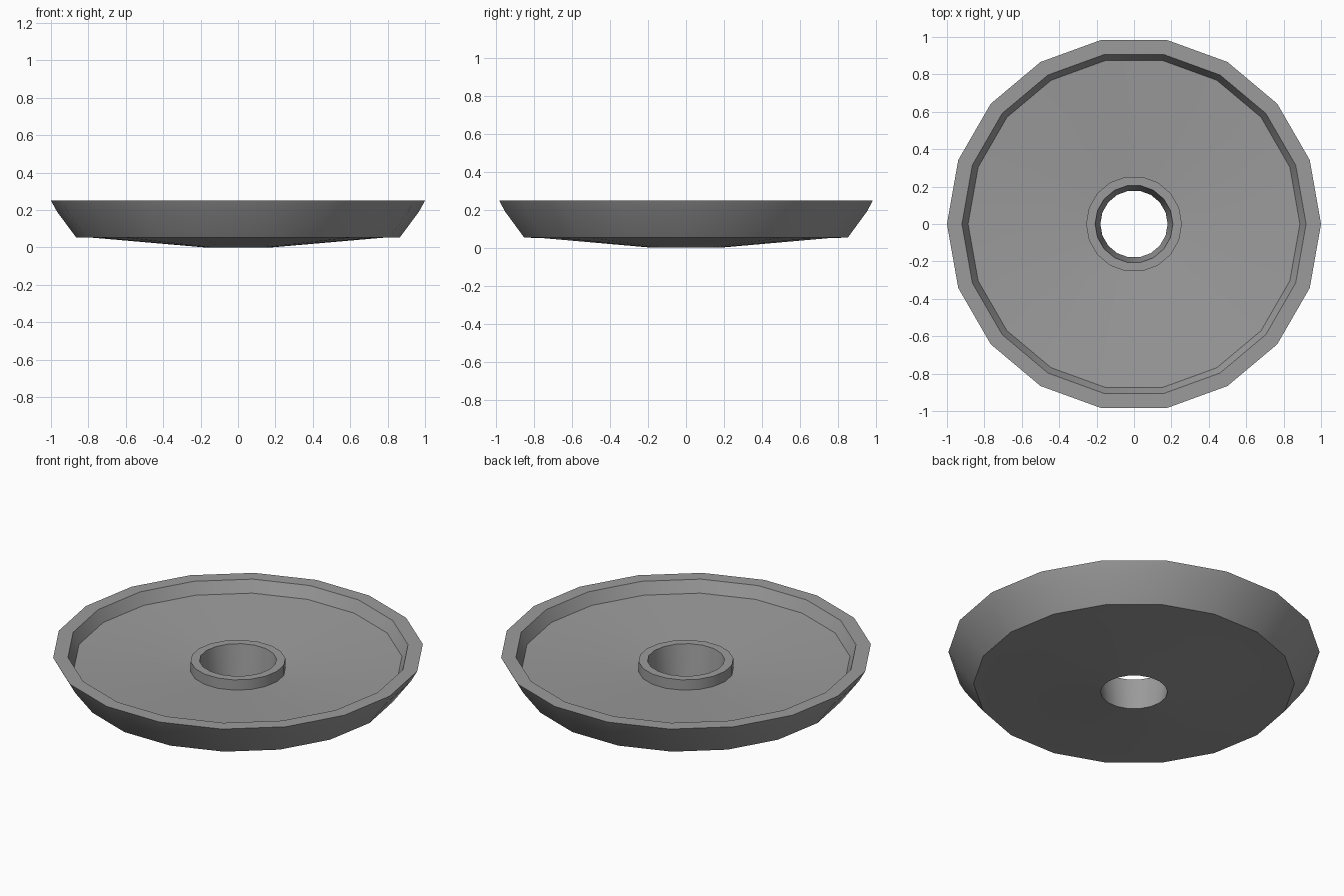
import bpy, bmesh, math

if "Cube" in bpy.data.objects:
    bpy.data.objects.remove(bpy.data.objects["Cube"])

SIDES = 18


def lathe(name, profile):
    """Spin a closed (radius, height) profile around z."""
    bm = bmesh.new()
    rings = []
    for i in range(SIDES):
        a = 2 * math.pi * i / SIDES
        rings.append([bm.verts.new((r * math.cos(a), r * math.sin(a), z)) for r, z in profile])
    n = len(profile)
    for i in range(SIDES):
        p, q = rings[i], rings[(i + 1) % SIDES]
        for j in range(n):
            k = (j + 1) % n
            bm.faces.new((p[j], q[j], q[k], p[k]))
    bmesh.ops.recalc_face_normals(bm, faces=bm.faces)
    mesh = bpy.data.meshes.new(name)
    bm.to_mesh(mesh)
    bm.free()
    obj = bpy.data.objects.new(name, mesh)
    bpy.context.collection.objects.link(obj)
    bpy.ops.object.select_all(action='DESELECT')
    obj.select_set(True)
    bpy.context.view_layer.objects.active = obj
    bpy.ops.object.shade_smooth_by_angle(angle=math.radians(30))
    return obj


# Shallow dish: underside, flared wall, flat rim, sloping floor, raised hub, tapered hole
dish = lathe("dish_with_hub", [
    (0.18, 0.0), (0.78, 0.052), (0.865, 0.053),
    (0.967, 0.19), (1.0, 0.25),
    (0.92, 0.25), (0.887, 0.182),
    (0.256, 0.136), (0.256, 0.197),
    (0.208, 0.197),
])

# Dark grey finish
grey = bpy.data.materials.new("dark_grey")
grey.diffuse_color = (0.33, 0.33, 0.33, 1)
grey.use_nodes = True
grey.node_tree.nodes["Principled BSDF"].inputs["Base Color"].default_value = grey.diffuse_color
dish.data.materials.append(grey)
